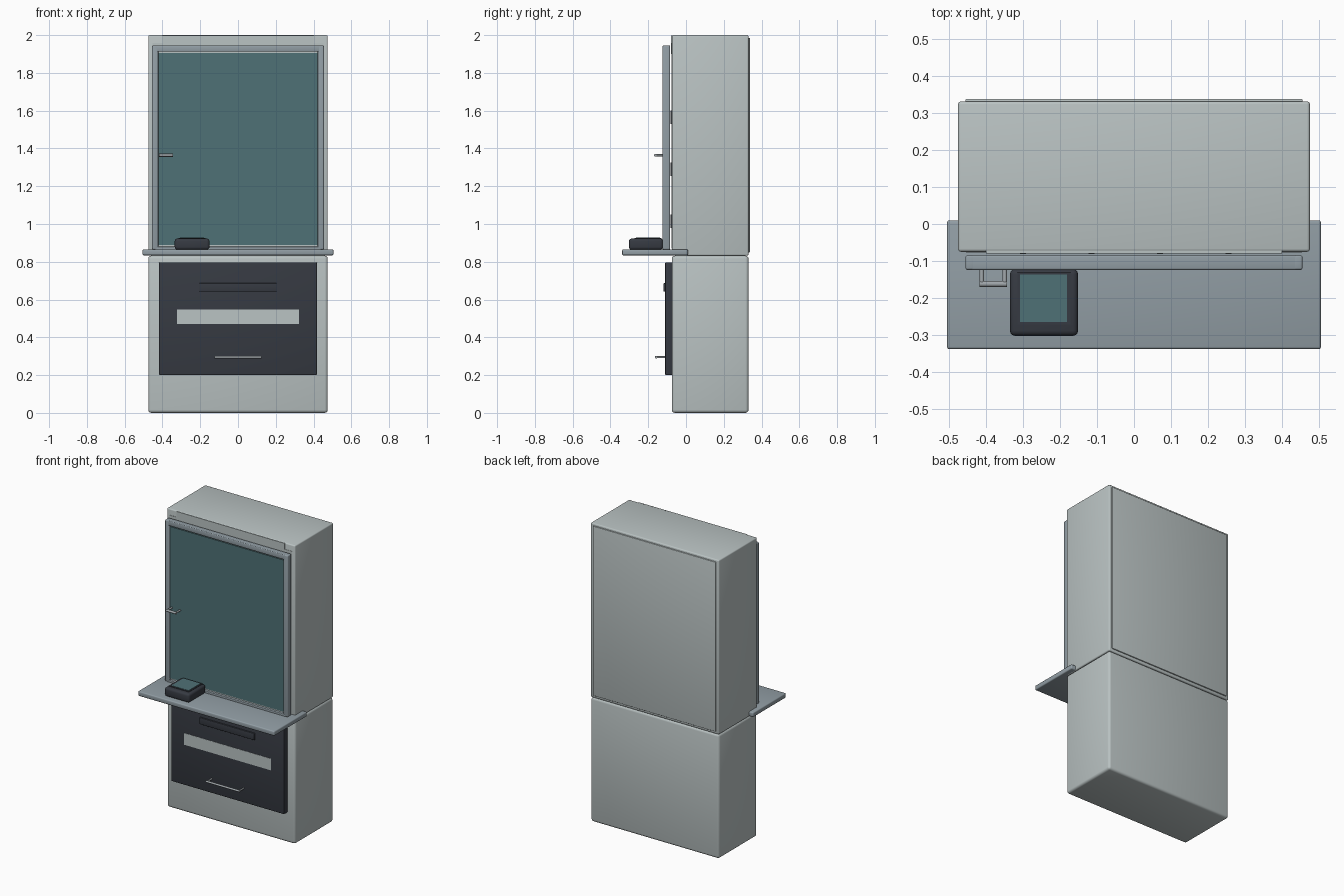
import bpy, math
from mathutils import Vector

if "Cube" in bpy.data.objects:
    bpy.data.objects.remove(bpy.data.objects["Cube"])


def mat(name, rgb):
    m = bpy.data.materials.new(name)
    lin = [(c / 255 / 12.92 if c < 10 else ((c / 255 + 0.055) / 1.055) ** 2.4) for c in rgb]
    m.diffuse_color = (*lin, 1)
    m.use_nodes = True
    m.node_tree.nodes["Principled BSDF"].inputs["Base Color"].default_value = m.diffuse_color
    return m


BODY = mat("pale grey", (186, 195, 195))
METAL = mat("blue grey metal", (146, 158, 165))
DARK = mat("charcoal", (54, 58, 66))
GLASS = mat("teal glass", (79, 113, 118))
HANDLE = mat("handle grey", (160, 166, 170))


def finish(ob, m):
    ob.data.materials.append(m)
    bpy.ops.object.shade_smooth_by_angle(angle=math.radians(35))
    return ob


def box(name, x, y, z, m, bevel=0.0, seg=3):
    """Box given by its (min, max) extent on each axis."""
    c = [(a + b) / 2 for a, b in (x, y, z)]
    bpy.ops.mesh.primitive_cube_add(size=1, location=c)
    ob = bpy.context.object
    ob.name = name
    ob.scale = [b - a for a, b in (x, y, z)]
    bpy.ops.object.transform_apply(location=False, rotation=False, scale=True)
    if bevel:
        b = ob.modifiers.new("bevel", 'BEVEL')
        b.width, b.segments = bevel, seg
        bpy.ops.object.modifier_apply(modifier=b.name)
    return finish(ob, m)


def rod(name, a, b, r, m):
    a, b = Vector(a), Vector(b)
    bpy.ops.mesh.primitive_cylinder_add(vertices=16, radius=r, depth=(b - a).length, location=(a + b) / 2)
    ob = bpy.context.object
    ob.name = name
    ob.rotation_euler = (b - a).to_track_quat('Z', 'Y').to_euler()
    return finish(ob, m)


def handle(name, x0, x1, y_wall, y_bar, z, r):
    rod(name + "_bar", (x0, y_bar, z), (x1, y_bar, z), r, HANDLE)
    for side, x in (("left", x0 + 0.006), ("right", x1 - 0.006)):
        rod(f"{name}_{side}_post", (x, y_wall, z), (x, y_bar, z), r * 0.75, HANDLE)


# Cabinet bodies and back panel
box("lower_cabinet", (-.475, .475), (-.075, .331), (0, .832), BODY, .016)
box("upper_cabinet", (-.475, .475), (-.075, .331), (.832, 2), BODY, .008)
box("back_panel", (-.455, .455), (.325, .338), (.85, 1.985), BODY, .003)

# Header and side strips behind the door
box("header_strip", (-.4, .4), (-.079, -.07), (1.9, 1.998), BODY)
for s, side in ((-1, "left"), (1, "right")):
    xs = sorted((s * .4, s * .453))
    box(side + "_jamb", xs, (-.077, -.07), (.87, 1.958), BODY)

# Display items peeking out of three rows
for row in range(3):
    for col in range(4):
        x, z = -.3 + col * .185, 1.015 + row * .275
        box(f"item_{row}_{col}", (x - .008, x + .008), (-.081, -.07), (z - .035, z + .035), DARK)

# Door frame, glass and edge strips
for s, side in ((-1, "left"), (1, "right")):
    xs = sorted((s * .422, s * .455))
    box(side + "_door_stile", xs, (-.124, -.084), (.865, 1.945), METAL, .006)
box("door_top_rail", (-.44, .44), (-.124, -.084), (1.912, 1.945), METAL, .005)
box("door_bottom_rail", (-.44, .44), (-.124, -.084), (.862, .88), METAL, .004)
box("glass_backing", (-.425, .425), (-.108, -.092), (.875, 1.915), BODY)
box("door_glass", (-.422, .422), (-.114, -.106), (.889, 1.904), GLASS)
handle("door_handle", -.417, -.343, -.11, -.162, 1.364, .008)

# Counter shelf
box("counter", (-.505, .505), (-.338, .01), (.834, .866), METAL, .007)

# Payment terminal
box("terminal", (-.335, -.151), (-.302, -.122), (.864, .923), DARK, .014)
box("terminal_screen_rim", (-.315, -.172), (-.272, -.13), (.915, .926), DARK)
box("terminal_screen", (-.308, -.181), (-.264, -.137), (.92, .928), GLASS)

# Lower front panel with recess plate, slot and handle
box("lower_panel", (-.418, .418), (-.11, -.07), (.2, .797), DARK, .005)
box("panel_plate", (-.323, .323), (-.1115, -.105), (.47, .548), BODY)
box("panel_slot", (-.204, .204), (-.119, -.105), (.642, .687), DARK, .003)
handle("panel_handle", -.124, .124, -.105, -.158, .295, .007)
